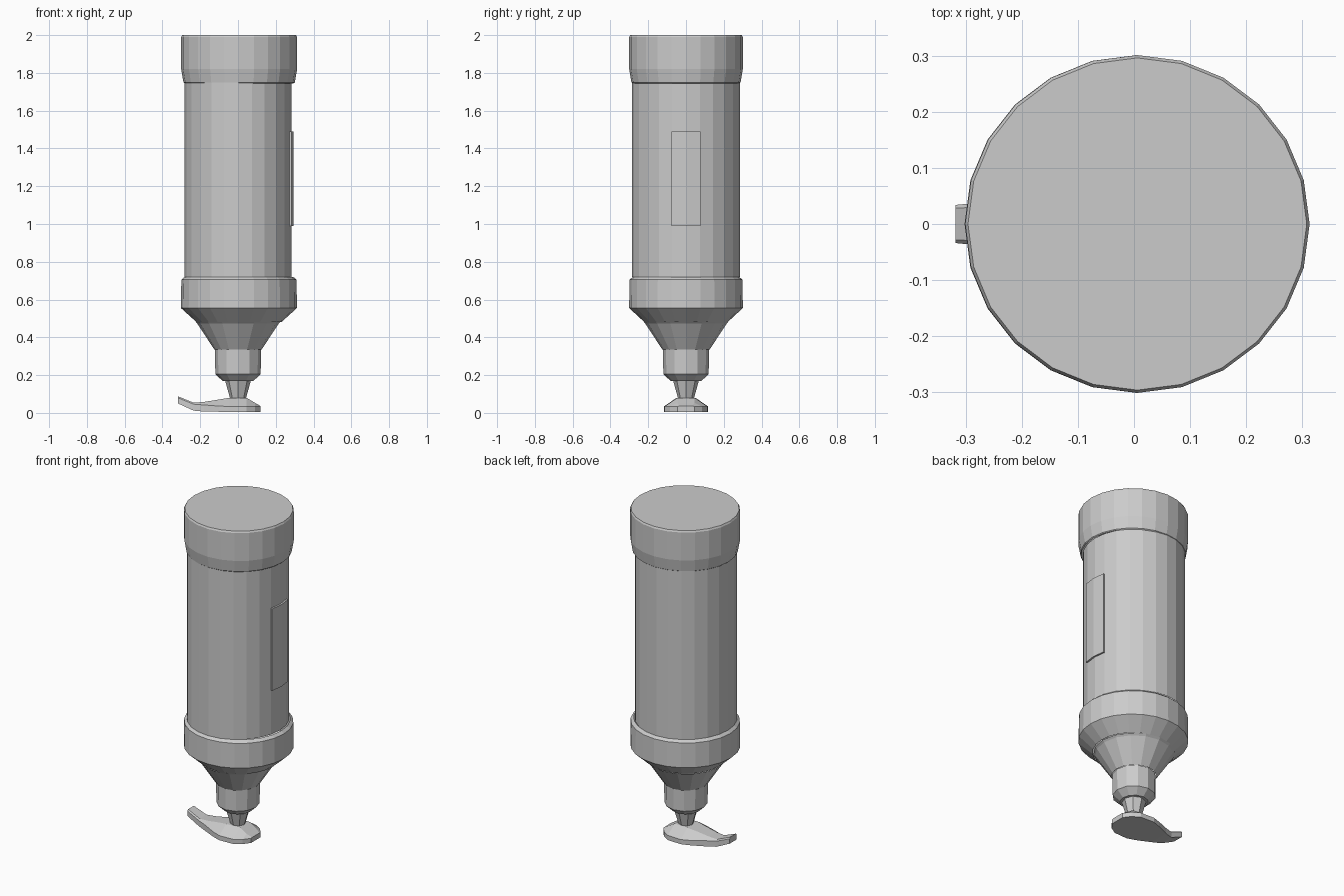
import bpy, bmesh
from math import sin, cos, pi, radians

if "Cube" in bpy.data.objects:
    bpy.data.objects.remove(bpy.data.objects["Cube"])


def finish(name, bm):
    bmesh.ops.recalc_face_normals(bm, faces=bm.faces)
    mesh = bpy.data.meshes.new(name)
    bm.to_mesh(mesh)
    bm.free()
    obj = bpy.data.objects.new(name, mesh)
    bpy.context.collection.objects.link(obj)
    return obj


def loft(name, loops, cap_start=True, cap_end=True):
    """Skin a list of equally long closed loops."""
    bm = bmesh.new()
    rings = [[bm.verts.new(p) for p in loop] for loop in loops]
    for a, b in zip(rings, rings[1:]):
        for i in range(len(a)):
            j = (i + 1) % len(a)
            bm.faces.new((a[i], a[j], b[j], b[i]))
    if cap_start:
        bm.faces.new(rings[0])
    if cap_end:
        bm.faces.new(rings[-1])
    return finish(name, bm)


def lathe(name, profile, sides, cx=0.0, sx=1.0, **caps):
    """Revolve (radius, z) points around z."""
    loops = [[(cx + sx * r * cos(2 * pi * i / sides), r * sin(2 * pi * i / sides), z)
              for i in range(sides)] for r, z in profile]
    return loft(name, loops, **caps)


# Bottle: main tube between the two raised bands
lathe("bottle_body", [(0.286, 0.72), (0.286, 1.75)], 24, sx=0.99,
      cap_start=False, cap_end=False)

# Bottom band at the closed end of the bottle
lathe("upper_band", [(0.283, 1.745), (0.289, 1.75), (0.301, 1.82), (0.301, 1.99), (0.296, 2.0)],
      24, cx=0.006, sx=1.02, cap_start=False)

# Shoulder band and funnel running down to the collar
lathe("lower_band", [(0.282, 0.72), (0.299, 0.705), (0.301, 0.555), (0.222, 0.482)],
      24, cx=0.005, sx=1.02, cap_start=False, cap_end=False)
lathe("shoulder_funnel", [(0.226, 0.482), (0.215, 0.472), (0.125, 0.335)],
      16, cap_start=False, cap_end=False)

# Screw collar
lathe("collar", [(0.122, 0.336), (0.12, 0.205), (0.08, 0.168)], 12, cap_start=False)

# Pump stem
lathe("pump_stem", [(0.068, 0.17), (0.043, 0.08)], 8, cap_start=False, cap_end=False)

# Pump head with spout: x, half width, underside z, rim z, top z, top half width
stations = [
    (0.12, 0.045, 0.006, 0.034, 0.036, 0.035),
    (0.09, 0.085, 0.006, 0.034, 0.053, 0.045),
    (0.045, 0.113, 0.006, 0.034, 0.080, 0.045),
    (-0.045, 0.117, 0.006, 0.034, 0.080, 0.05),
    (-0.10, 0.098, 0.006, 0.036, 0.071, 0.042),
    (-0.18, 0.062, 0.007, 0.042, 0.058, 0.036),
    (-0.235, 0.042, 0.012, 0.046, 0.054, 0.033),
    (-0.318, 0.034, 0.050, 0.080, 0.088, 0.028),
]
loft("pump_head", [[(x, -w, zb), (x, w, zb), (x, w, zm), (x, t, zt), (x, -t, zt), (x, -w, zm)]
                   for x, w, zb, zm, zt, t in stations])

# Thin raised panel on the right side of the tube
angles = [radians(a) for a in (-15, 0, 15)]
outline = [(r, a) for r, aa in ((0.294, angles), (0.28, angles[::-1])) for a in aa]
loft("side_panel", [[(r * cos(a), r * sin(a), z) for r, a in outline] for z in (0.99, 1.49)])
